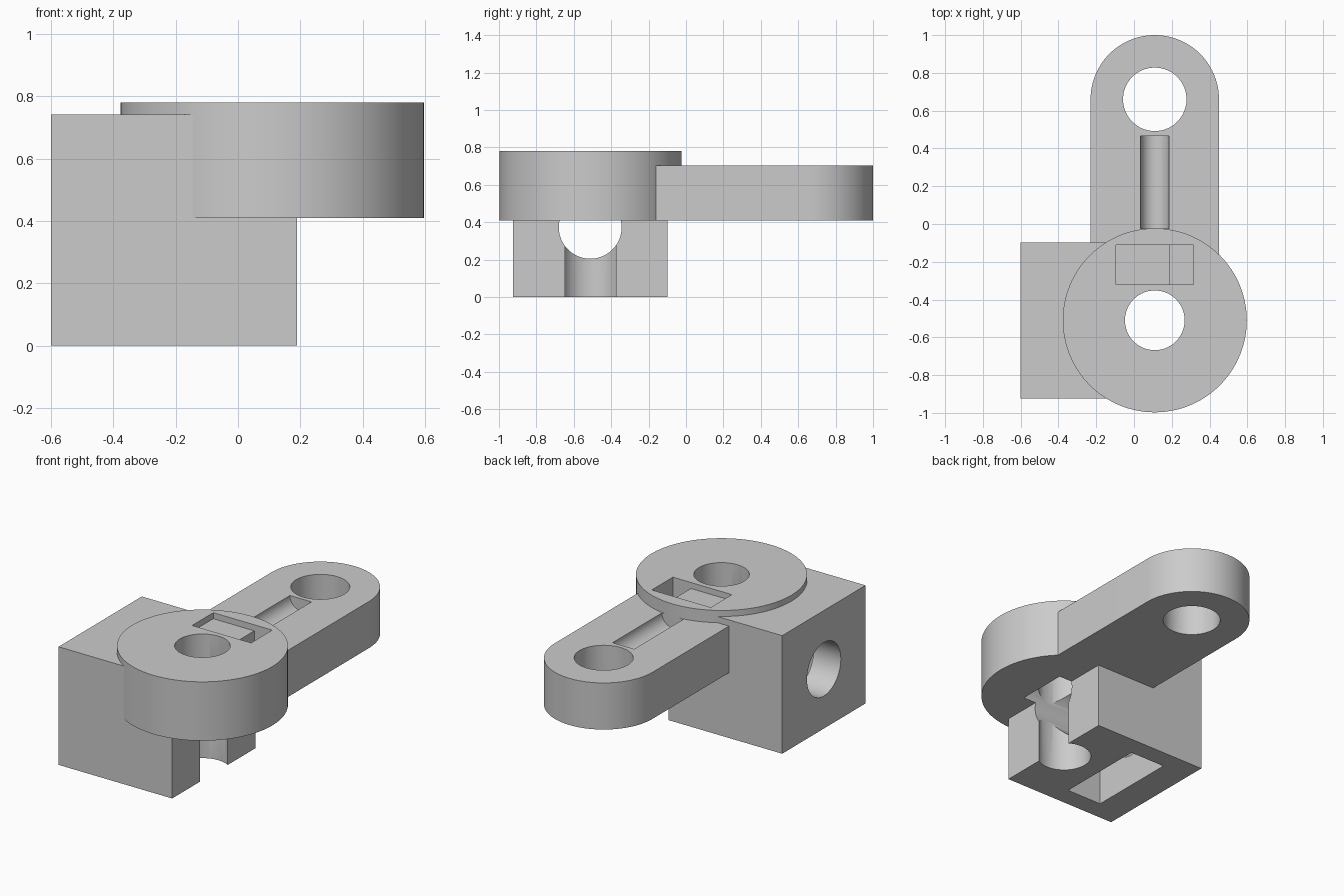
import bpy, bmesh, math
from mathutils import Matrix

if "Cube" in bpy.data.objects:
    bpy.data.objects.remove(bpy.data.objects["Cube"])

grey = bpy.data.materials.new("plain grey")
grey.diffuse_color = (0.6, 0.6, 0.6, 1)
grey.use_nodes = True
grey.node_tree.nodes["Principled BSDF"].inputs["Base Color"].default_value = grey.diffuse_color


def finish(name, bm):
    bmesh.ops.recalc_face_normals(bm, faces=bm.faces)
    mesh = bpy.data.meshes.new(name)
    bm.to_mesh(mesh)
    bm.free()
    mesh.materials.append(grey)
    ob = bpy.data.objects.new(name, mesh)
    bpy.context.collection.objects.link(ob)
    return ob


def box(name, x0, x1, y0, y1, z0, z1):
    bm = bmesh.new()
    bmesh.ops.create_cube(bm, size=1)
    for v in bm.verts:
        v.co = ((x0 + x1) / 2 + v.co.x * (x1 - x0),
                (y0 + y1) / 2 + v.co.y * (y1 - y0),
                (z0 + z1) / 2 + v.co.z * (z1 - z0))
    return finish(name, bm)


def cylinder(name, centre, r, length, axis="Z", n=96):
    turn = {"Z": Matrix.Identity(4),
            "X": Matrix.Rotation(math.pi / 2, 4, "Y"),
            "Y": Matrix.Rotation(math.pi / 2, 4, "X")}[axis]
    bm = bmesh.new()
    bmesh.ops.create_cone(bm, cap_ends=True, segments=n, radius1=r, radius2=r,
                          depth=length, matrix=Matrix.Translation(centre) @ turn)
    return finish(name, bm)


def combine(target, other, operation):
    mod = target.modifiers.new("join", "BOOLEAN")
    mod.operation, mod.solver, mod.object = operation, "EXACT", other
    bpy.context.view_layer.objects.active = target
    bpy.ops.object.modifier_apply(modifier=mod.name)
    bpy.data.objects.remove(other)


CX, CY = 0.11, -0.51      # pivot axis
END_Y = 0.66              # arm eye axis

# Arm with a rounded end
bm = bmesh.new()
outline = [(CX + 0.34, -0.45)]
outline += [(CX + 0.34 * math.cos(a), END_Y + 0.34 * math.sin(a))
            for a in (math.pi * i / 48 for i in range(49))]
outline += [(CX - 0.34, -0.45)]
face = bm.faces.new([bm.verts.new((x, y, 0.41)) for x, y in outline])
ext = bmesh.ops.extrude_face_region(bm, geom=[face])
bmesh.ops.translate(bm, vec=(0, 0, 0.293),
                    verts=[g for g in ext["geom"] if isinstance(g, bmesh.types.BMVert)])
arm = finish("arm", bm)
combine(arm, cylinder("arm_eye", (CX, END_Y, 0.5), 0.168, 1), "DIFFERENCE")
# Half-round groove along the arm
combine(arm, cylinder("groove", (CX, 0.22, 0.703), 0.075, 0.49, "Y", 64), "DIFFERENCE")

# Pivot disc, merged with the arm and given a rectangular pocket
body = cylinder("pivot_bracket", (CX, CY, 0.595), 0.487, 0.37, n=128)
combine(body, arm, "UNION")
combine(body, box("disc_pocket", -0.095, 0.315, -0.32, -0.11, 0.5, 0.9), "DIFFERENCE")

# Base block
combine(body, box("block", -0.6, 0.19, -0.925, -0.098, 0, 0.742), "UNION")

# Pivot hole, cross bore and underside pocket
combine(body, cylinder("pivot_hole", (CX, CY, 0.5), 0.158, 2), "DIFFERENCE")
combine(body, cylinder("cross_bore", (-0.21, -0.512, 0.373), 0.168, 0.98, "X"), "DIFFERENCE")
combine(body, box("underside_pocket", -0.41, -0.165, -0.80, -0.22, -0.1, 0.58), "DIFFERENCE")

bpy.ops.object.select_all(action="DESELECT")
body.select_set(True)
bpy.context.view_layer.objects.active = body
bpy.ops.object.shade_smooth_by_angle(angle=math.radians(30))
